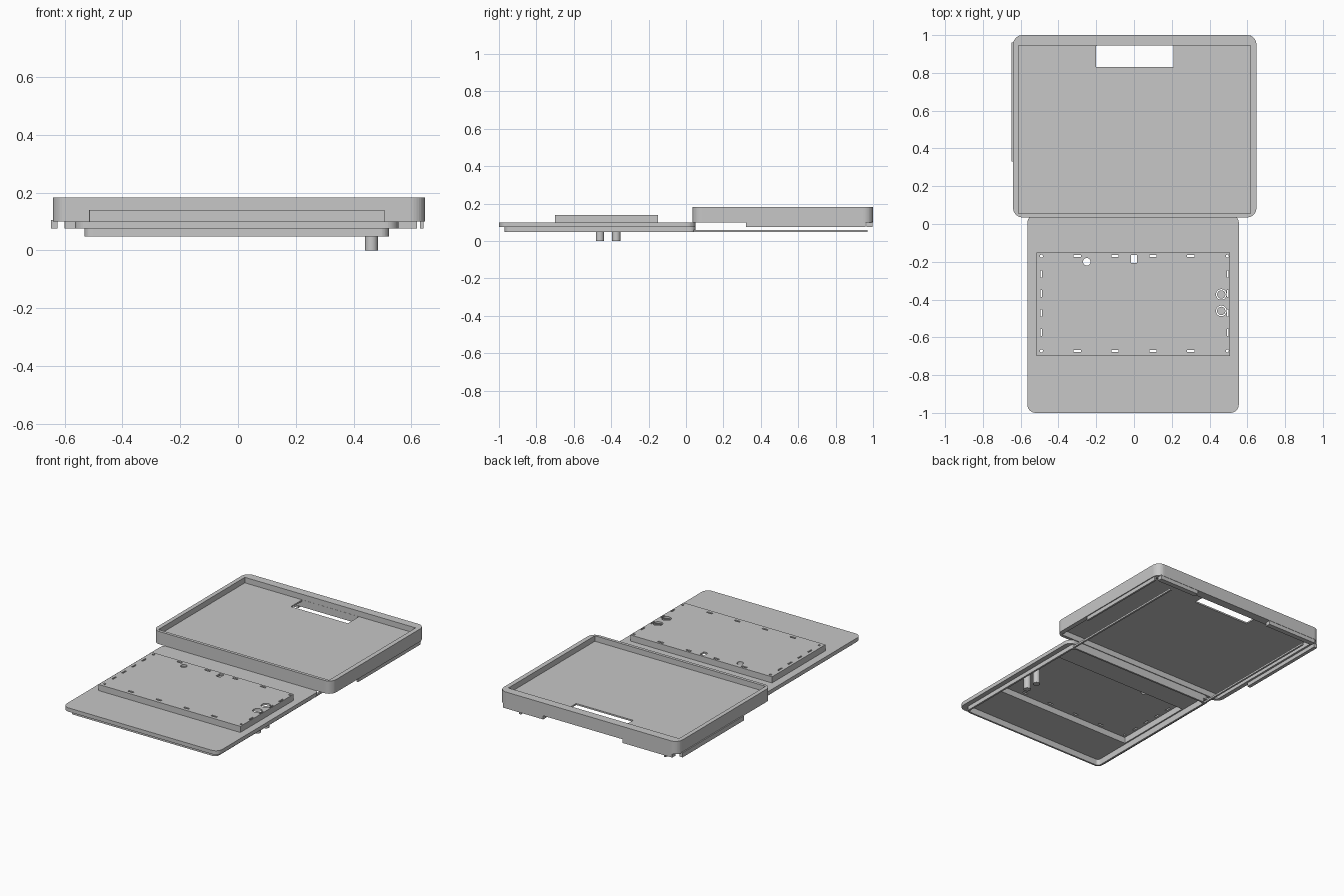
import bpy, bmesh, math

cube = bpy.data.objects.get("Cube")
if cube:
    bpy.data.objects.remove(cube, do_unlink=True)

grey = bpy.data.materials.new("plain grey")
grey.use_nodes = True
grey.diffuse_color = (0.57, 0.57, 0.57, 1)
grey.node_tree.nodes["Principled BSDF"].inputs["Base Color"].default_value = (0.57, 0.57, 0.57, 1)


def outline(rect, r=0.001, steps=8):
    """Rounded rectangle; rect is x0, x1, y0, y1."""
    x0, x1, y0, y1 = rect
    pts = []
    corners = ((x1 - r, y1 - r), (x0 + r, y1 - r), (x0 + r, y0 + r), (x1 - r, y0 + r))
    for k, (cx, cy) in enumerate(corners):
        for i in range(steps + 1):
            a = math.pi / 2 * (k + i / steps)
            pts.append((cx + r * math.cos(a), cy + r * math.sin(a)))
    return pts


def circle(x, y, r, n=32):
    return [(x + r * math.cos(math.tau * i / n), y + r * math.sin(math.tau * i / n)) for i in range(n)]


def add_prism(bm, outer, z0, z1, inner=None):
    """Upright prism, or a ring when an inner outline of equal length is given."""
    n = len(outer)

    def loop(pts, z):
        return [bm.verts.new((x, y, z)) for x, y in pts]

    def band(a, b):
        for i in range(n):
            j = (i + 1) % n
            bm.faces.new((a[i], a[j], b[j], b[i]))

    lo, hi = loop(outer, z0), loop(outer, z1)
    band(lo, hi)
    if inner:
        ilo, ihi = loop(inner, z0), loop(inner, z1)
        band(hi, ihi)
        band(ihi, ilo)
        band(ilo, lo)
    else:
        bm.faces.new(hi)
        bm.faces.new(lo[::-1])


def finish(bm, name):
    bmesh.ops.recalc_face_normals(bm, faces=bm.faces[:])
    mesh = bpy.data.meshes.new(name)
    bm.to_mesh(mesh)
    bm.free()
    mesh.materials.append(grey)
    obj = bpy.data.objects.new(name, mesh)
    bpy.context.collection.objects.link(obj)
    return obj


def prism(name, outer, z0, z1, inner=None):
    bm = bmesh.new()
    add_prism(bm, outer, z0, z1, inner)
    return finish(bm, name)


def inset(rect, d):
    return (rect[0] + d, rect[1] - d, rect[2] + d, rect[3] - d)


# Raised tray at the back: walls, and a floor with a slot
well = (-0.612, 0.618, 0.055, 0.945)
slot = (-0.2, 0.21, 0.83, 0.944)
prism("tray_wall", outline((-0.64, 0.648, 0.035, 1.0), 0.05), 0.1, 0.183, outline(well))
prism("tray_floor", outline(well), 0.137, 0.147, outline(slot))

# Ledges under the tray
ledges = {
    "right_ledge": (-0.648, -0.625, 0.33, 0.96),
    "left_ledge": (0.63, 0.642, 0.32, 0.96),
    "back_right_ledge": (-0.6, -0.24, 0.965, 0.998),
    "back_left_ledge": (0.33, 0.62, 0.965, 0.998),
}
for name, rect in ledges.items():
    prism(name, outline(rect), 0.075, 0.105)

# Front panel: thin plate, edge band and lower lip, all open below the block
panel = (-0.565, 0.555, -1.0, 0.05)
block = (-0.515, 0.507, -0.7, -0.15)
lip = (-0.532, 0.523, -0.97, 0.05)
cavity = inset(block, 0.004)
prism("panel_plate", outline(panel, 0.045), 0.088, 0.1, outline(cavity))
prism("panel_edge", outline(panel, 0.045), 0.075, 0.088, outline(inset(lip, 0.012), 0.02))
prism("panel_lip", outline(lip, 0.03), 0.048, 0.075, outline(inset(lip, 0.012), 0.02))

# Thin rails running back beneath the tray
for name, x in (("right_rail", -0.532), ("left_rail", 0.511)):
    prism(name, outline((x, x + 0.012, 0.04, 0.97)), 0.048, 0.06)

# Raised hollow block on the panel
prism("block_wall", outline(block), 0.1, 0.14, outline(cavity))
block_top = prism("block_top", outline(cavity), 0.128, 0.14)

# Openings through the block top
peg_spots = [(0.462, -0.373), (0.462, -0.46)]
cut = bmesh.new()


def cut_box(x, y, w, d):
    add_prism(cut, [(x - w, y - d), (x + w, y - d), (x + w, y + d), (x - w, y + d)], 0.1, 0.16)


for y in (-0.17, -0.672):
    for x in (-0.3, -0.1, 0.1, 0.3):
        cut_box(x, y, 0.019, 0.006)
    for x in (-0.49, 0.494):
        add_prism(cut, circle(x, y, 0.008, 12), 0.1, 0.16)
for i in range(4):
    for x in (-0.491, 0.4965):
        cut_box(x, -0.265 - i * 0.103, 0.005, 0.019)
cut_box(0, -0.185, 0.015, 0.021)
add_prism(cut, circle(-0.25, -0.2, 0.02), 0.1, 0.16)
for x, y in peg_spots:
    add_prism(cut, circle(x, y, 0.028), 0.1, 0.16)
cutter = finish(cut, "opening_cutter")
cutter.hide_render = True

mod = block_top.modifiers.new("openings", "BOOLEAN")
mod.operation = "DIFFERENCE"
mod.solver = "EXACT"
mod.object = cutter
graph = bpy.context.evaluated_depsgraph_get()
block_top.data = bpy.data.meshes.new_from_object(block_top.evaluated_get(graph))
block_top.modifiers.clear()
bpy.data.objects.remove(cutter, do_unlink=True)

# Pegs standing below the openings
for name, (x, y) in zip(("back_peg", "front_peg"), peg_spots):
    peg = prism(name, circle(x, y, 0.022), 0.0, 0.125)
    for face in peg.data.polygons:
        face.use_smooth = abs(face.normal.z) < 0.5
